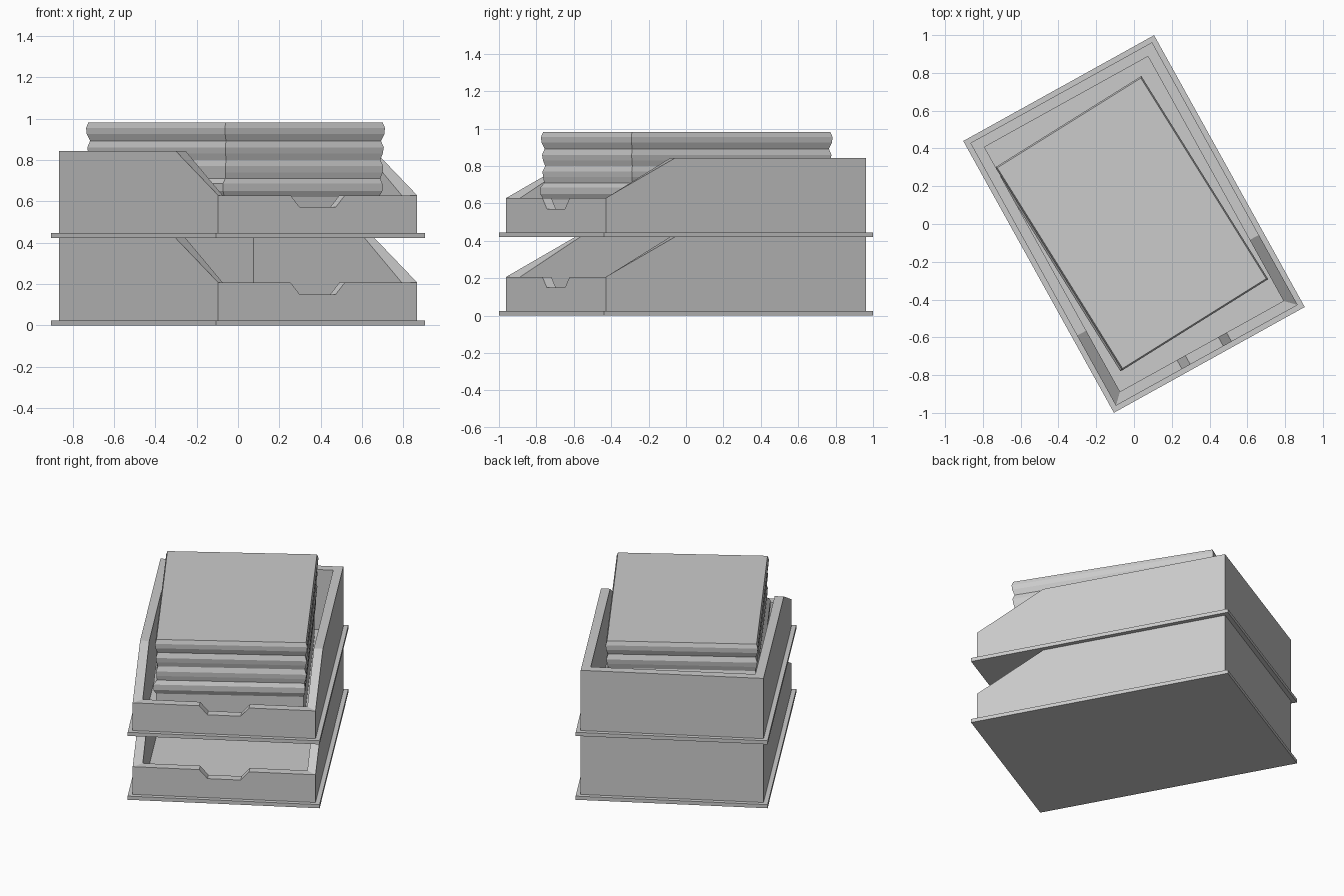
import bpy, bmesh
from math import radians
from mathutils import Matrix

if "Cube" in bpy.data.objects:
    bpy.data.objects.remove(bpy.data.objects["Cube"], do_unlink=True)

grey = bpy.data.materials.new("plain_grey")
grey.use_nodes = True
grey.diffuse_color = (0.6, 0.6, 0.6, 1)
grey.node_tree.nodes["Principled BSDF"].inputs["Base Color"].default_value = grey.diffuse_color

TURN = 29          # the whole stack stands at an angle
HX, HY = 0.55, 0.795
WALL, LIP, BASE = 0.055, 0.0275, 0.024
TALL, LOW, NOTCH = 0.4215, 0.207, 0.15
SLOPE = 0.424


def finish(name, bm, turn, loc):
    bmesh.ops.recalc_face_normals(bm, faces=bm.faces)
    bm.transform(Matrix.Rotation(radians(turn), 4, 'Z'))
    mesh = bpy.data.meshes.new(name)
    bm.to_mesh(mesh)
    bm.free()
    mesh.materials.append(grey)
    obj = bpy.data.objects.new(name, mesh)
    obj.location = loc
    bpy.context.collection.objects.link(obj)
    return obj


def tray_base(name, z):
    bm = bmesh.new()
    size = (2 * (HX + LIP), 2 * (HY + LIP), BASE)
    bmesh.ops.create_cube(bm, size=1, matrix=Matrix.Translation((0, 0, BASE / 2)) @ Matrix.Diagonal((*size, 1)))
    finish(name, bm, TURN, (0, 0, z))


def tray_walls(name, z):
    # half outline from front centre to back: (outer x, outer y, inner x, inner y, top)
    ix, iy = HX - WALL, HY - WALL
    half = [(0.1, -HY, 0.1, -iy, NOTCH),
            (0.15, -HY, 0.15, -iy, LOW),
            (HX, -HY, ix, -iy, LOW),
            (HX, SLOPE - HY, ix, SLOPE - HY, TALL),
            (HX, HY, ix, iy, TALL)]
    ring = half + [(-a, b, -c, d, t) for a, b, c, d, t in reversed(half)]
    bm = bmesh.new()
    loops = []
    for a, b, c, d, t in ring:
        loops.append([bm.verts.new(p) for p in
                      ((a, b, BASE), (a, b, t), (c, d, t), (c, d, BASE))])
    for i, p in enumerate(loops):
        q = loops[(i + 1) % len(loops)]
        for j in range(4):
            k = (j + 1) % 4
            bm.faces.new((p[j], q[j], q[k], p[k]))
    finish(name, bm, TURN, (0, 0, z))


# two stacked trays
for label, z in (("lower", 0), ("upper", TALL)):
    tray_base(label + "_tray_base", z)
    tray_walls(label + "_tray_walls", z)

# paper pile with a rippled edge: (height, inset, sideways shift)
layers = [(0.446, 0.012, -0.01), (0.62, 0.015, -0.01), (0.65, 0.002, -0.012),
          (0.685, 0.002, -0.012), (0.71, 0.014, -0.004), (0.74, 0.008, 0),
          (0.77, 0.006, 0), (0.80, 0.016, 0), (0.83, 0.008, 0),
          (0.86, 0.004, 0), (0.892, 0.014, 0), (0.925, 0.002, 0),
          (0.955, 0, 0), (0.981, 0.008, 0)]
bm = bmesh.new()
rings = []
for z, inset, shift in layers:
    x, y = 0.456 - inset, 0.634 - inset
    rings.append([bm.verts.new((sx * x + shift, sy * y, z))
                  for sx, sy in ((-1, -1), (1, -1), (1, 1), (-1, 1))])
for low, high in zip(rings, rings[1:]):
    for i in range(4):
        k = (i + 1) % 4
        bm.faces.new((low[i], low[k], high[k], high[i]))
bm.faces.new(rings[0])
bm.faces.new(rings[-1])
finish("paper_pile", bm, 32, (-0.012, 0.004, 0))
